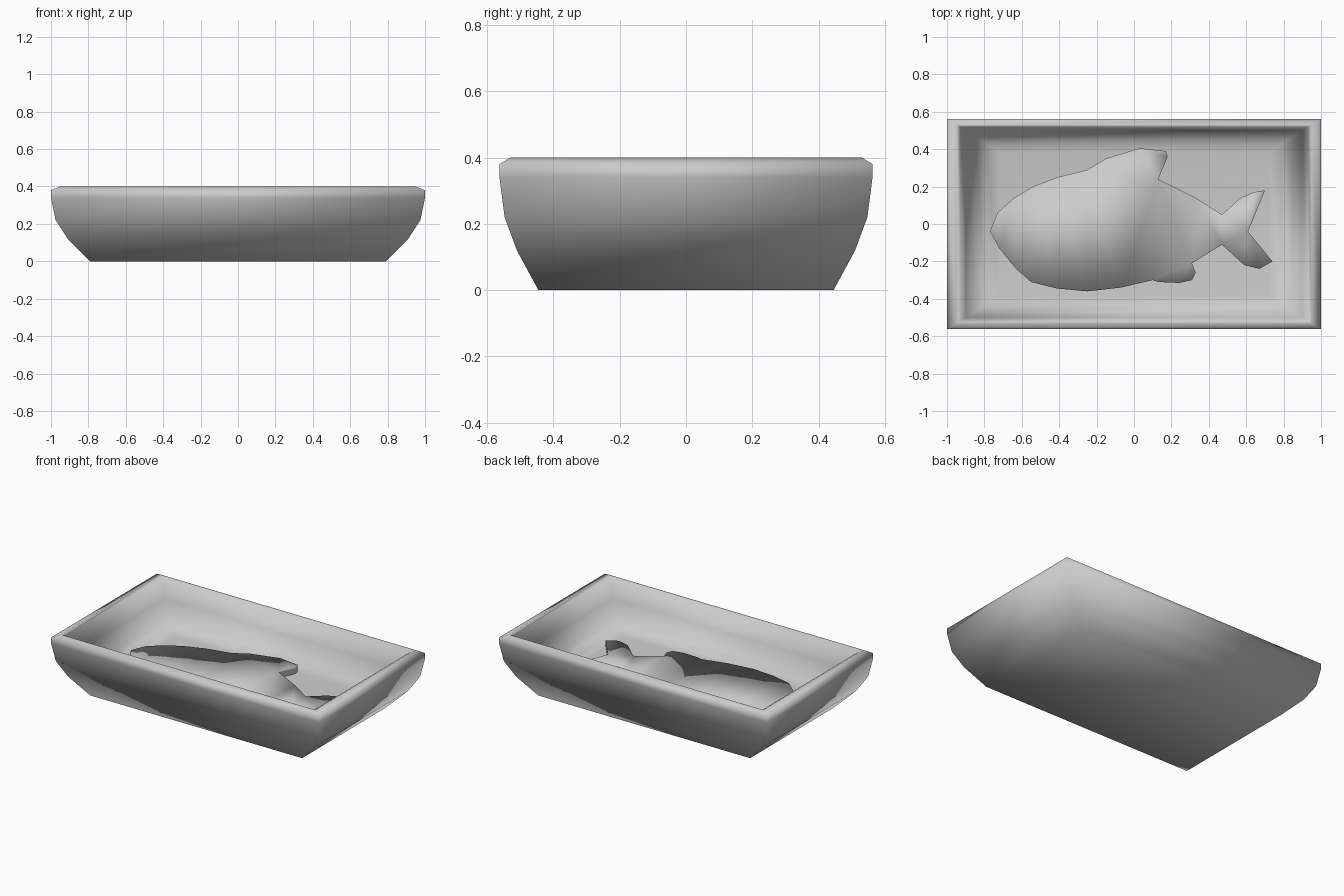
import bpy
import bmesh

default_cube = bpy.data.objects.get("Cube")
if default_cube:
    bpy.data.objects.remove(default_cube, do_unlink=True)

# Plain grey glaze shared by the whole dish
glaze = bpy.data.materials.new("grey_glaze")
glaze.use_nodes = True
glaze.diffuse_color = (0.6, 0.6, 0.6, 1)
glaze.node_tree.nodes["Principled BSDF"].inputs["Base Color"].default_value = (0.6, 0.6, 0.6, 1)


def finish(bm, name):
    """Turn a bmesh into a smooth shaded, coloured object."""
    bmesh.ops.recalc_face_normals(bm, faces=bm.faces[:])
    for face in bm.faces:
        face.smooth = True
    mesh = bpy.data.meshes.new(name)
    bm.to_mesh(mesh)
    bm.free()
    mesh.materials.append(glaze)
    obj = bpy.data.objects.new(name, mesh)
    bpy.context.collection.objects.link(obj)
    return obj


def bridge(bm, lower, upper):
    """Join two vertex rings of equal length with quads."""
    count = len(lower)
    for i in range(count):
        j = (i + 1) % count
        bm.faces.new((lower[i], lower[j], upper[j], upper[i]))


# Rectangular dish: half length, half width and height of each ring,
# from the underside, over the rim, and down to the inner floor
dish_rings = [
    (0.79, 0.445, 0), (0.91, 0.51, 0.12), (0.975, 0.547, 0.22),
    (1, 0.5625, 0.34), (1, 0.5625, 0.38), (0.95, 0.53, 0.4),
    (0.93, 0.52, 0.39), (0.9, 0.5, 0.26), (0.85, 0.47, 0.15),
    (0.79, 0.43, 0.11), (0.72, 0.38, 0.1),
]
corners = [(-1, -1), (1, -1), (1, 1), (-1, 1)]
bm = bmesh.new()
rings = [[bm.verts.new((sx * x, sy * y, z)) for sx, sy in corners]
         for x, y, z in dish_rings]
for lower, upper in zip(rings, rings[1:]):
    bridge(bm, lower, upper)
bm.faces.new(rings[0])
bm.faces.new(rings[-1])
finish(bm, "dish")

# Raised fish on the floor: outline in hundredths, from the snout along
# the back, around the tail, and back along the belly
fish_outline = [
    (-77, -4), (-73, 6), (-64, 14), (-54, 20), (-41, 25), (-25, 29),
    (-15, 35), (3, 40.5), (17, 39), (18, 36), (13, 24), (33, 14),
    (47, 5), (57, 14), (64, 17), (70, 18), (61, -4), (74, -20),
    (67, -24), (59, -22), (47, -11), (31, -21), (33, -26), (31, -30),
    (24, -31.5), (13, -31), (10, -30), (-7, -34), (-25, -36),
    (-41, -34.5), (-55, -31), (-63, -24), (-72, -13),
]


def edge_height(x):
    """The relief is thickest at the head and thins to the tail."""
    return 0.135 - 0.012 * x


bm = bmesh.new()
base = [bm.verts.new((x / 100, y / 100, 0.09)) for x, y in fish_outline]
edge = [bm.verts.new((v.co.x, v.co.y, edge_height(v.co.x))) for v in base]
bridge(bm, base, edge)
top = bm.faces.new(edge)
bmesh.ops.inset_region(bm, faces=[top], thickness=0.03, depth=0, use_even_offset=True)
for vert in top.verts:
    vert.co.z = edge_height(vert.co.x) + 0.012
bmesh.ops.triangulate(bm, faces=[top])
finish(bm, "fish_relief")
